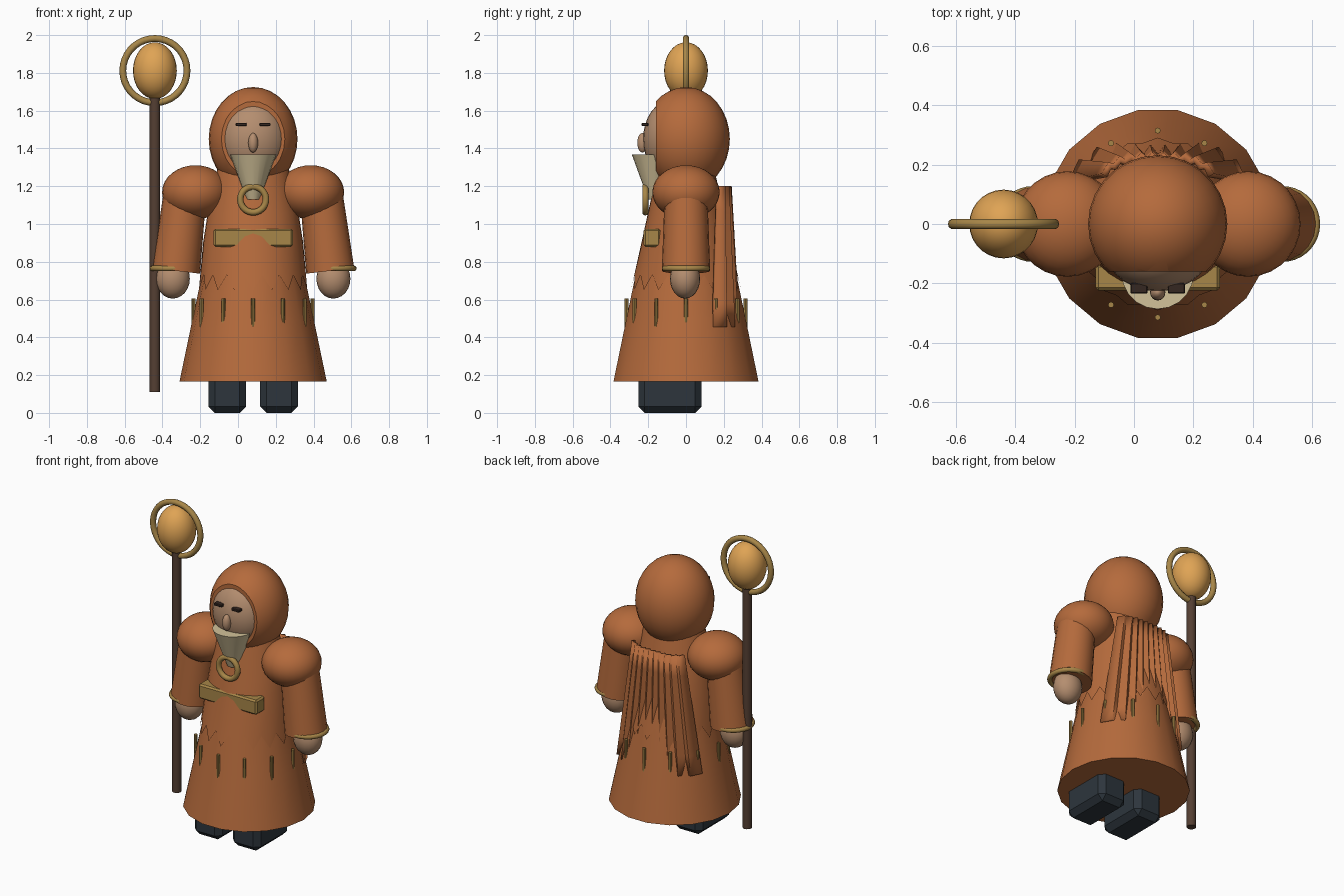
import bpy, bmesh, math
from mathutils import Vector

if "Cube" in bpy.data.objects:
    bpy.data.objects.remove(bpy.data.objects["Cube"])

CX = 0.08  # body centre line


def material(name, rgb):
    m = bpy.data.materials.new(name)
    m.diffuse_color = (*rgb, 1)
    m.use_nodes = True
    m.node_tree.nodes["Principled BSDF"].inputs["Base Color"].default_value = m.diffuse_color
    return m


ORANGE = material("orange_cloth", (0.46, 0.145, 0.045))
GOLD = material("gold", (0.39, 0.24, 0.065))
AMBER = material("amber", (0.74, 0.37, 0.09))
SKIN = material("skin", (0.46, 0.27, 0.16))
BEARD = material("cream_beard", (0.65, 0.54, 0.32))
WOOD = material("dark_wood", (0.09, 0.05, 0.033))
SLATE = material("slate_boots", (0.026, 0.036, 0.046))
DARK = material("dark_brows", (0.035, 0.02, 0.015))


def finish(ob, name, mat, angle=35):
    ob.name = name
    ob.data.materials.clear()
    ob.data.materials.append(mat)
    bpy.ops.object.select_all(action='DESELECT')
    ob.select_set(True)
    bpy.context.view_layer.objects.active = ob
    if angle:
        bpy.ops.object.shade_smooth_by_angle(angle=math.radians(angle))
    return ob


def from_bmesh(bm, name, mat, angle=35):
    bmesh.ops.recalc_face_normals(bm, faces=bm.faces)
    me = bpy.data.meshes.new(name)
    bm.to_mesh(me)
    bm.free()
    ob = bpy.data.objects.new(name, me)
    bpy.context.collection.objects.link(ob)
    return finish(ob, name, mat, angle)


def ellipsoid(name, mat, loc, radii, seg=28, rings=16, cut_y=None):
    bm = bmesh.new()
    bmesh.ops.create_uvsphere(bm, u_segments=seg, v_segments=rings, radius=1)
    for v in bm.verts:
        v.co = Vector(c * r + o for c, r, o in zip(v.co, radii, loc))
    if cut_y is not None:  # flatten the front with a capped cut
        geom = bm.verts[:] + bm.edges[:] + bm.faces[:]
        cut = bmesh.ops.bisect_plane(bm, geom=geom, plane_co=(0, cut_y, 0),
                                     plane_no=(0, -1, 0), clear_outer=True)
        rim = [e for e in cut['geom_cut'] if isinstance(e, bmesh.types.BMEdge)]
        bmesh.ops.edgeloop_fill(bm, edges=rim)
    return from_bmesh(bm, name, mat)


def torus(name, mat, loc, major, minor, rot=(0, 0, 0)):
    bpy.ops.mesh.primitive_torus_add(location=loc, rotation=rot, major_radius=major,
                                     minor_radius=minor, major_segments=36, minor_segments=10)
    return finish(bpy.context.object, name, mat, 60)


def cone(name, mat, start, end, r0, r1, sides=20):
    a, b = Vector(start), Vector(end)
    d = b - a
    bpy.ops.mesh.primitive_cone_add(vertices=sides, radius1=r0, radius2=r1, depth=d.length,
                                    location=(a + b) / 2,
                                    rotation=d.to_track_quat('Z', 'Y').to_euler())
    return finish(bpy.context.object, name, mat)


def box(name, mat, loc, size, bevel=0.0):
    bm = bmesh.new()
    bmesh.ops.create_cube(bm, size=1)
    for v in bm.verts:
        v.co = Vector(c * s + o for c, s, o in zip(v.co, size, loc))
    if bevel:
        bmesh.ops.bevel(bm, geom=bm.edges[:], offset=bevel, segments=1, affect='EDGES')
    return from_bmesh(bm, name, mat, 0)


def loft(name, mat, profile, n, teeth=0.0):
    """Stack of elliptical rings (z, rx, ry); teeth drops every other bottom point."""
    bm = bmesh.new()
    rings = []
    for k, (z, rx, ry) in enumerate(profile):
        ring = []
        for i in range(n):
            a = 2 * math.pi * i / n
            dz = -teeth if k == 0 and i % 2 else 0
            grow = 1 - 0.6 * dz
            ring.append(bm.verts.new((CX + rx * grow * math.cos(a),
                                      ry * grow * math.sin(a), z + dz)))
        rings.append(ring)
    for lo, hi in zip(rings, rings[1:]):
        for i in range(n):
            j = (i + 1) % n
            bm.faces.new((lo[i], lo[j], hi[j], hi[i]))
    if not teeth:
        bm.faces.new(rings[0])
    bm.faces.new(rings[-1])
    return from_bmesh(bm, name, mat)


# Robe skirt and jagged-hem tunic
loft("robe_skirt", ORANGE, [(0.165, 0.39, 0.39), (0.5, 0.32, 0.32), (0.9, 0.235, 0.235)], 18)
loft("tunic", ORANGE, [(0.73, 0.278, 0.278), (0.9, 0.265, 0.236), (1.06, 0.24, 0.201),
                       (1.29, 0.19, 0.15)], 36, teeth=0.08)

# Gold rods around the skirt
for i in range(12):
    a = math.pi * i / 6
    x, y = CX + 0.315 * math.cos(a), 0.315 * math.sin(a)
    cone(f"skirt_rod_{i}", GOLD, (x, y, 0.45), (x, y, 0.605), 0.01, 0.01, 8)

# Belt plate and collar ring
box("belt_plate", GOLD, (CX, -0.18, 0.927), (0.42, 0.09, 0.095), 0.01)
torus("clasp_ring", GOLD, (CX, -0.215, 1.13), 0.068, 0.017, (math.pi / 2, 0, 0))

# Hood, face and beard
ellipsoid("hood", ORANGE, (CX, 0, 1.45), (0.235, 0.232, 0.275), cut_y=-0.16)
ellipsoid("face", SKIN, (CX, -0.08, 1.45), (0.18, 0.147, 0.205))
ellipsoid("nose", SKIN, (CX, -0.23, 1.43), (0.026, 0.028, 0.052), 16, 10)
cone("beard", BEARD, (CX, -0.165, 1.13), (CX, -0.165, 1.368), 0.035, 0.122)
for s in (-1, 1):
    box("brow", DARK, (CX + s * 0.063, -0.217, 1.527), (0.058, 0.035, 0.016), 0.003)

# Arms, cuffs, hands and boots
for s, side in ((-1, "right"), (1, "left")):
    ellipsoid(f"{side}_shoulder", ORANGE, (CX + s * 0.305, 0, 1.168), (0.177, 0.178, 0.143))
    cone(f"{side}_sleeve", ORANGE, (CX + s * 0.408, 0, 0.752), (CX + s * 0.36, 0, 1.165),
         0.128, 0.113)
    torus(f"{side}_cuff", GOLD, (CX + s * 0.42, 0, 0.765), 0.113, 0.015)
    ellipsoid(f"{side}_hand", SKIN, (CX + s * 0.425, -0.005, 0.71), (0.09, 0.08, 0.105), 20, 12)
    box(f"{side}_boot", SLATE, (CX + s * 0.137, -0.085, 0.1), (0.2, 0.335, 0.2), 0.034)

# Pleated cape hanging over the back
bm = bmesh.new()
cols, rows = 20, 6
grid = []
for r in range(rows + 1):
    t = r / rows  # 0 at the shoulders, 1 at the hem
    row = []
    for c in range(cols + 1):
        u = 2 * c / cols - 1
        pleat = (0.008 + 0.008 * t) * (1 if c % 2 else -1)
        y = 0.222 + 0.035 * t - (0.05 + 0.05 * t) * u ** 4 + pleat
        row.append(bm.verts.new((CX + u * (0.18 + 0.11 * t), y, 1.2 - 0.745 * t)))
    grid.append(row)
for a, b in zip(grid, grid[1:]):
    for c in range(cols):
        bm.faces.new((a[c], a[c + 1], b[c + 1], b[c]))
cape = from_bmesh(bm, "cape", ORANGE, 20)
mod = cape.modifiers.new("thickness", 'SOLIDIFY')
mod.thickness = 0.024
mod.offset = 0

# Staff with framed orb
SX = -0.44
cone("staff_pole", WOOD, (SX, 0, 0.11), (SX, 0, 1.68), 0.028, 0.028, 12)
ellipsoid("staff_orb", AMBER, (SX, 0, 1.812), (0.116, 0.116, 0.15))
torus("staff_ring", GOLD, (SX, 0, 1.812), 0.17, 0.018, (math.pi / 2, 0, 0))
